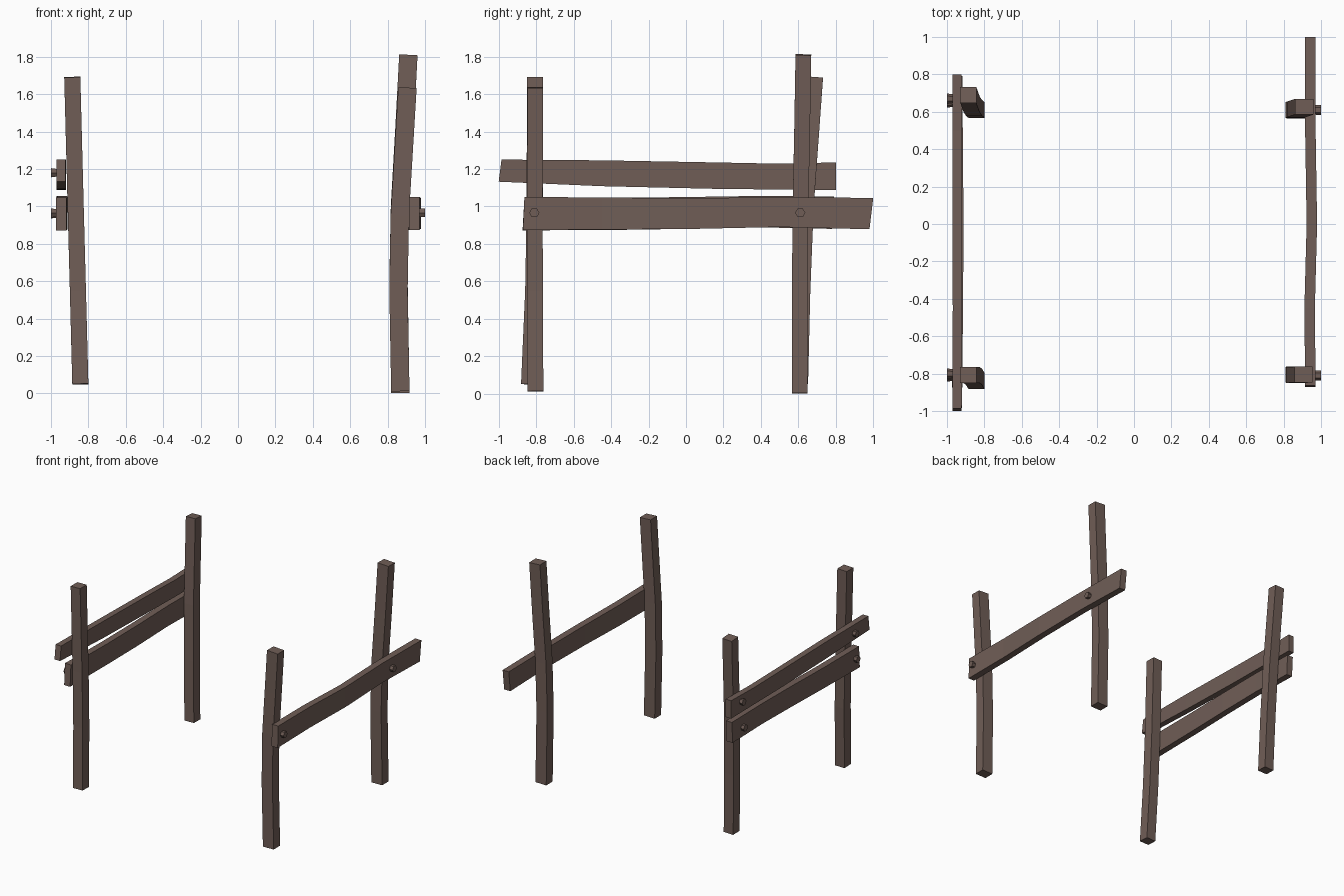
import bpy, bmesh, math
from mathutils import Vector, Matrix

if "Cube" in bpy.data.objects:
    bpy.data.objects.remove(bpy.data.objects["Cube"])

wood = bpy.data.materials.new("weathered_brown_wood")
wood.diffuse_color = (0.162, 0.111, 0.094, 1)
wood.use_nodes = True
wood.node_tree.nodes["Principled BSDF"].inputs["Base Color"].default_value = wood.diffuse_color


def finish(bm, name):
    bmesh.ops.recalc_face_normals(bm, faces=bm.faces)
    me = bpy.data.meshes.new(name)
    bm.to_mesh(me)
    bm.free()
    me.materials.append(wood)
    ob = bpy.data.objects.new(name, me)
    bpy.context.collection.objects.link(ob)


def beam(name, rings):
    """Skin a square beam through a list of four-corner rings."""
    bm = bmesh.new()
    loops = [[bm.verts.new(p) for p in r] for r in rings]
    for a, b in zip(loops, loops[1:]):
        for i in range(4):
            j = (i + 1) % 4
            bm.faces.new((a[i], a[j], b[j], b[i]))
    bm.faces.new(loops[0][::-1])
    bm.faces.new(loops[-1])
    finish(bm, name)


CORNERS = ((-1, -1), (1, -1), (1, 1), (-1, 1))


def post(name, path, hx, hy):
    """Upright post; path holds centre points (x, y, z)."""
    rings = []
    for k, (x, y, z) in enumerate(path):
        p, q = path[max(k - 1, 0)], path[min(k + 1, len(path) - 1)]
        sx, sy = (q[0] - p[0]) / (q[2] - p[2]), (q[1] - p[1]) / (q[2] - p[2])
        rings.append([(x + a * hx, y + b * hy, z - sx * a * hx - sy * b * hy)
                      for a, b in CORNERS])
    beam(name, rings)


def rail(name, stations, h):
    """Plank along y; stations are (y, centre x, bottom z, top z, y lean of the top)."""
    rings = []
    for y, x, z0, z1, lean in stations:
        rings.append([(x + a * h, y + b * lean / 2, z0 if b < 0 else z1)
                      for a, b in CORNERS])
    beam(name, rings)


def bolt(name, x0, x1, y, z, r0, r1):
    """Six-sided bolt head pointing outwards along x."""
    bm = bmesh.new()
    s = 1 if x1 > x0 else -1
    m = (Matrix.Translation(((x0 + x1) / 2, y, z))
         @ Matrix.Rotation(s * math.pi / 2, 4, 'Y'))
    bmesh.ops.create_cone(bm, cap_ends=True, segments=6, radius1=r0, radius2=r1,
                          depth=abs(x1 - x0), matrix=m)
    finish(bm, name)


# Right posts, gently bowed
post("front_right_post", [(0.868, -0.804, 0.012), (0.858, -0.806, 0.55), (0.865, -0.808, 0.95),
                          (0.886, -0.806, 1.3), (0.906, -0.805, 1.635)], 0.049, 0.042)
post("back_right_post", [(0.868, 0.607, 0.002), (0.858, 0.608, 0.6), (0.866, 0.612, 1.0),
                         (0.889, 0.62, 1.4), (0.911, 0.627, 1.81)], 0.049, 0.042)
# Left posts, leaning outwards
post("front_left_post", [(-0.843, -0.838, 0.05), (-0.856, -0.816, 0.55), (-0.868, -0.808, 1.0),
                         (-0.886, -0.807, 1.69)], 0.043, 0.043)
post("back_left_post", [(-0.843, 0.61, 0.053), (-0.856, 0.622, 0.55), (-0.868, 0.64, 1.0),
                        (-0.886, 0.69, 1.69)], 0.043, 0.042)

# Rails
rail("right_rail", [(-0.867, 0.943, 0.873, 1.05, 0.008), (-0.45, 0.939, 0.877, 1.048, 0),
                    (0.0, 0.951, 0.879, 1.043, 0), (0.5, 0.943, 0.89, 1.05, 0),
                    (0.99, 0.942, 0.878, 1.045, 0.02)], 0.028)
rail("upper_left_rail", [(-0.993, -0.946, 1.132, 1.25, 0.015), (-0.45, -0.944, 1.108, 1.246, 0),
                         (0.15, -0.946, 1.094, 1.235, 0), (0.5, -0.945, 1.09, 1.228, 0),
                         (0.8, -0.946, 1.087, 1.235, 0)], 0.025)
rail("lower_left_rail", [(-0.868, -0.945, 0.872, 1.048, 0.01), (-0.4, -0.941, 0.874, 1.045, 0),
                         (0.0, -0.938, 0.88, 1.05, 0), (0.4, -0.942, 0.888, 1.056, 0),
                         (0.785, -0.944, 0.88, 1.052, 0.01)], 0.027)

# Bolts
for n, y in (("front", -0.81), ("back", 0.61)):
    bolt(n + "_right_bolt", 0.93, 1.0, y, 0.966, 0.024, 0.027)
for n, y, z in (("front_upper", -0.80, 1.18), ("front_lower", -0.815, 0.965),
                ("back_upper", 0.67, 1.18), ("back_lower", 0.65, 0.96)):
    bolt(n + "_left_bolt", -0.94, -1.0, y, z, 0.02, 0.028)
